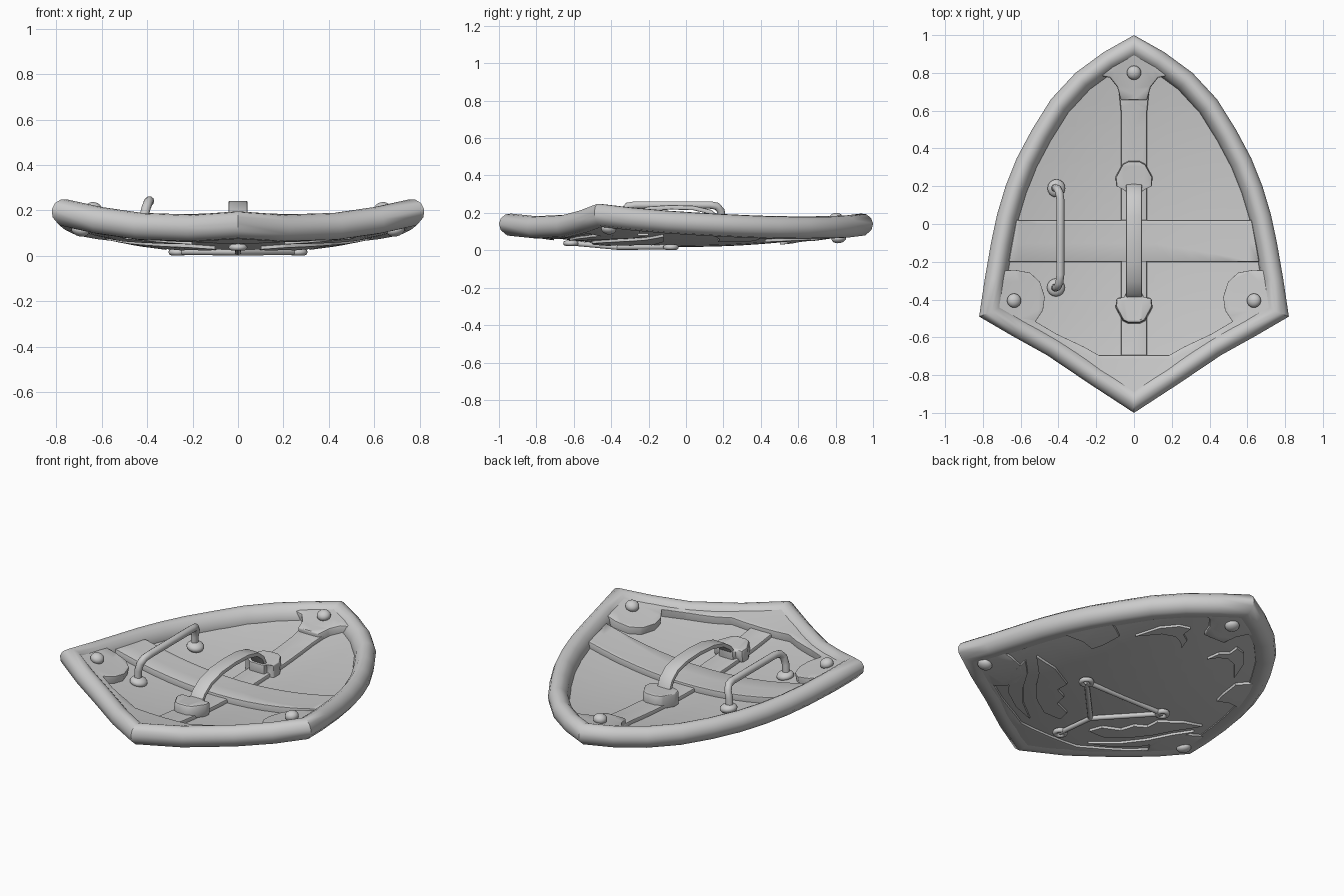
import bpy, bmesh
from math import pi
from mathutils import Vector

if "Cube" in bpy.data.objects:
    bpy.data.objects.remove(bpy.data.objects["Cube"])


def warp(x, y, h):
    """Point at height h above the curved shield surface."""
    n = Vector((-0.4 * x, -0.19 * y, 1)).normalized()
    return Vector((x, y, 0.048 + 0.2 * x * x + 0.095 * y * y)) + n * h


def finish(obj, bevel=0, angle=40):
    bpy.ops.object.select_all(action='DESELECT')
    obj.select_set(True)
    bpy.context.view_layer.objects.active = obj
    if bevel:
        m = obj.modifiers.new("bevel", 'BEVEL')
        m.width, m.segments, m.limit_method = bevel, 2, 'ANGLE'
        m.angle_limit = 0.8
    bpy.ops.object.convert(target='MESH')
    bpy.ops.object.shade_smooth_by_angle(angle=angle * pi / 180)
    return obj


def from_bm(name, bm):
    bmesh.ops.recalc_face_normals(bm, faces=bm.faces)
    me = bpy.data.meshes.new(name)
    bm.to_mesh(me)
    bm.free()
    obj = bpy.data.objects.new(name, me)
    bpy.context.collection.objects.link(obj)
    return obj


def mirrored(pts):
    """Close a right-hand half outline with its mirror image."""
    return pts + [(-x, y) for x, y in reversed(pts) if abs(x) > 1e-6]


def slab(name, pts, lo, hi, bevel=0.0):
    """Flat outline cut into cells, thickened and bent onto the shield."""
    bm = bmesh.new()
    bm.faces.new([bm.verts.new((x, y, 0)) for x, y in pts])
    bmesh.ops.triangulate(bm, faces=bm.faces[:])
    for i in range(-9, 10):
        for axis in ((1, 0, 0), (0, 1, 0)):
            bmesh.ops.bisect_plane(bm, geom=bm.verts[:] + bm.edges[:] + bm.faces[:],
                                   plane_co=Vector(axis) * i * 0.103, plane_no=axis)
    bmesh.ops.dissolve_degenerate(bm, dist=0.002, edges=bm.edges[:])
    old = bm.verts[:]
    ext = bmesh.ops.extrude_face_region(bm, geom=bm.faces[:], use_keep_orig=True)
    new = [g for g in ext['geom'] if isinstance(g, bmesh.types.BMVert)]
    for group, h in ((old, lo), (new, hi)):
        for v in group:
            v.co = warp(v.co.x, v.co.y, h)
    return finish(from_bm(name, bm), bevel)


def inset(pts, d):
    """Mitred inward offset of a clockwise outline."""
    out, n = [], len(pts)
    for i in range(n):
        p, a, b = (Vector(pts[j % n]) for j in (i, i - 1, i + 1))
        e, f = (p - a).normalized(), (b - p).normalized()
        n1, n2 = Vector((e.y, -e.x)), Vector((f.y, -f.x))
        m = (n1 + n2).normalized()
        out.append(tuple(p + m * d / max(m.dot(n1), 0.4)))
    return out


def tube(name, pts, r):
    cu = bpy.data.curves.new(name, 'CURVE')
    cu.dimensions, cu.bevel_depth, cu.bevel_resolution = '3D', r, 3
    cu.use_fill_caps = True
    sp = cu.splines.new('POLY')
    sp.points.add(len(pts) - 1)
    for q, p in zip(sp.points, pts):
        q.co = (*p, 1)
    obj = bpy.data.objects.new(name, cu)
    bpy.context.collection.objects.link(obj)
    return finish(obj)


def dome(name, x, y, h, r, flat):
    bpy.ops.mesh.primitive_uv_sphere_add(segments=16, ring_count=10, radius=r, location=warp(x, y, h))
    obj = bpy.context.object
    obj.name = name
    obj.scale.z = flat
    obj.rotation_euler = (0.19 * y, -0.4 * x, 0)
    return finish(obj, angle=60)


# outline of the shield, right half
half = [(0, 1), (.16, .91), (.31, .80), (.44, .66), (.54, .50), (.62, .35), (.68, .20),
        (.725, .05), (.757, -.10), (.79, -.29), (.82, -.49), (.64, -.595), (.46, -.695),
        (.23, -.85), (0, -1)]
outline = mirrored(half)

# curved board
slab("board", inset(outline, 0.05), -0.03, 0.0)

# rounded rim swept round the outline
section = [(0, 0), (.004, .03), (.022, .055), (.045, .064), (.07, .058), (.098, .035), (.118, -.005),
           (.115, -.035), (.08, -.052), (.045, -.055), (.012, -.032)]
bm = bmesh.new()
loops = [[bm.verts.new(warp(x, y, h)) for x, y in inset(outline, d)] for d, h in section]
for a, b in zip(loops, loops[1:] + loops[:1]):
    for i in range(len(outline)):
        j = (i + 1) % len(outline)
        bm.faces.new((a[i], a[j], b[j], b[i]))
finish(from_bm("rim", bm), angle=45)

# reinforcing plates at the point, corners and lower edge
slab("lower_plate", mirrored([(0, -.70), (.19, -.70), (.27, -.655), (.42, -.585), (.53, -.52),
     (.49, -.46), (.48, -.39), (.505, -.31), (.56, -.26), (.64, -.245), (.74, -.25), (.77, -.47),
     (0, -.94)]), -.042, .045, .015)
slab("point_plate", mirrored([(0, .95), (.24, .80), (.13, .78), (.09, .73), (.07, .66)]),
     -.042, .045, .015)

# braces across the inside
slab("long_brace", mirrored([(.08, .70), (.07, .60), (.07, -.73)]), -.01, .022, .008)
slab("cross_brace", mirrored([(.63, .02), (.67, -.20)]), -.01, .035, .014)

# rivets on both faces
for x, y in ((0, .81), (.65, -.41), (-.65, -.41)):
    dome("inner_rivet", x, y, .06, .038, .8)
    dome("outer_rivet", x * 1.05, y, -.047, .04, .65)

# arm strap with its end plates
path = [(.21, .10), (.18, .165), (.13, .205), (.04, .226), (-.08, .230), (-.20, .222),
        (-.30, .195), (-.36, .155), (-.40, .10)]
bm = bmesh.new()
rows = [[bm.verts.new((x, y, z)) for x in (-.042, .042)] for y, z in path]
for a, b in zip(rows, rows[1:]):
    bm.faces.new((a[0], a[1], b[1], b[0]))
strap = from_bm("arm_strap", bm)
m = strap.modifiers.new("thickness", 'SOLIDIFY')
m.thickness, m.offset = .024, 0
finish(strap, .006)
clip = [(.05, .175), (.05, .20), (.095, .20), (.098, .25), (.06, .32), (.03, .335)]
slab("strap_plate_top", mirrored(clip), .0, .075, .012)
slab("strap_plate_bottom", mirrored([(x, -.195 - y) for x, y in clip]), .0, .075, .012)

# hand grip with feet
tube("hand_grip", [(-.42, .19, .08), (-.415, .19, .17), (-.405, .187, .21), (-.395, .165, .236),
                   (-.39, .13, .242), (-.39, -.27, .242), (-.395, -.31, .236), (-.405, -.333, .21),
                   (-.415, -.337, .17), (-.42, -.337, .08)], .021)
for y in (.19, -.337):
    dome("grip_foot", -.415, y, .025 if y > 0 else .01, .048, .6)

# relief ornaments on the outer face, one set per side
wing = [(.57, -.12), (.44, -.12), (.31, -.18), (.31, -.26), (.24, -.29), (.22, -.37), (.12, -.41),
        (.10, -.49), (.20, -.50), (.31, -.43), (.40, -.33), (.47, -.22)]
crescent = [(.58, -.20), (.55, -.36), (.45, -.50), (.33, -.58), (.20, -.62), (.33, -.52),
            (.43, -.40), (.50, -.28)]
hook = [(.09, .50), (.11, .57), (.16, .60), (.16, .66), (.22, .64), (.29, .56), (.34, .42),
        (.25, .53), (.18, .56), (.13, .54)]
tab = [(.62, .14), (.50, .18), (.43, .17), (.41, .24), (.40, .36), (.45, .39), (.52, .42)]
for s in (1, -1):
    for name, pts, lo in (("wing_relief", wing, -.044), ("crescent_relief", crescent, -.042),
                          ("hook_relief", hook, -.044), ("rim_tab", tab, -.044)):
        slab(name, [(s * x, y) for x, y in pts], lo, -.015)

# thin bar frame on the outer face
hub, left, right, low = (0, -.36), (-.26, -.08), (.26, -.08), (0, -.61)
for a, b in ((hub, left), (hub, right), (hub, low), (left, right)):
    tube("frame_bar", [warp(*a, -.045), warp(*b, -.045)], .014)
for x, y in (left, right, low):
    bpy.ops.mesh.primitive_torus_add(major_radius=.028, minor_radius=.014, major_segments=20,
                                     minor_segments=8, location=warp(x, y, -.046))
    bpy.context.object.name = "frame_ring"
    finish(bpy.context.object, angle=60)
